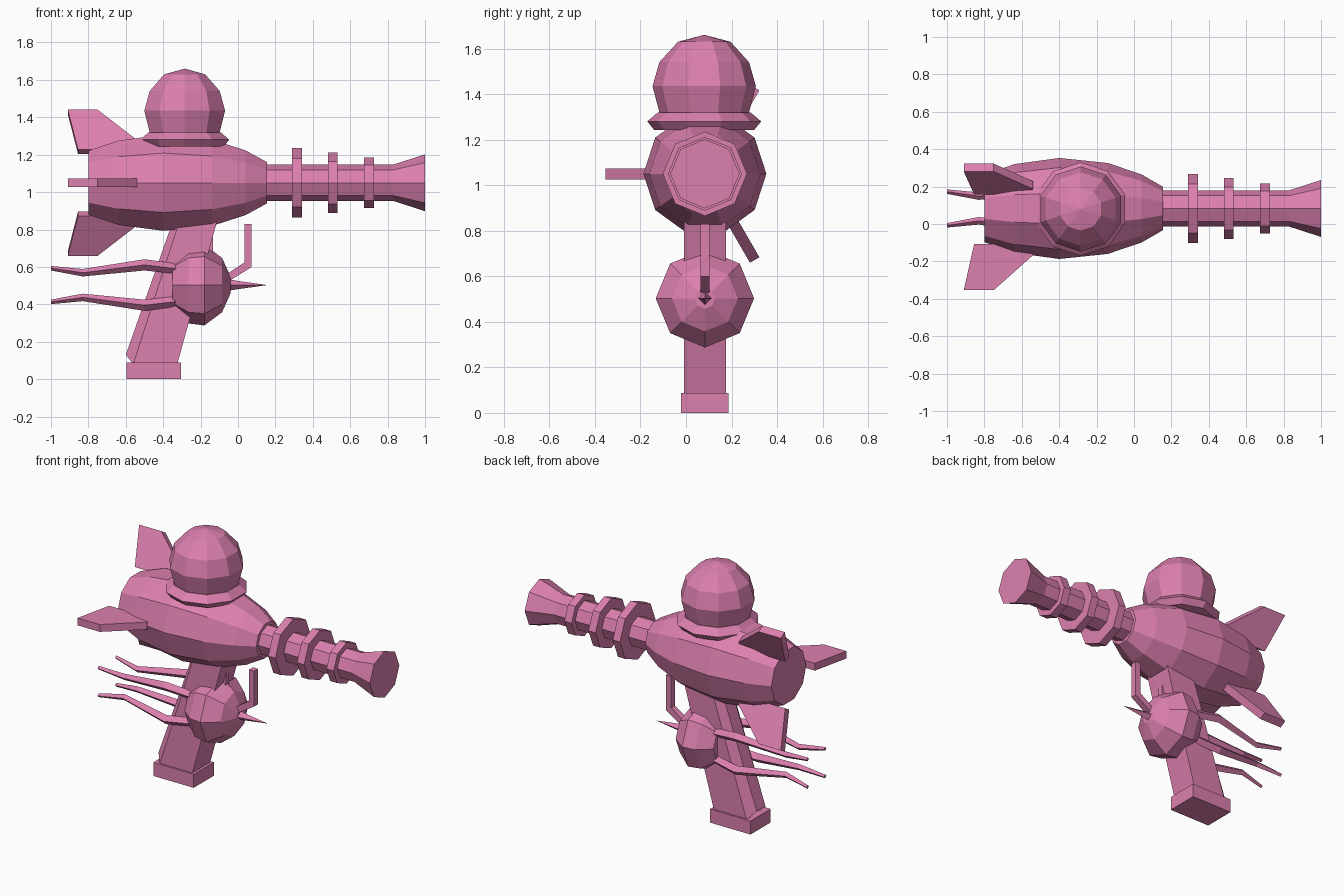
import bpy, bmesh, math
from mathutils import Vector, Matrix

if "Cube" in bpy.data.objects:
    bpy.data.objects.remove(bpy.data.objects["Cube"])

CY = 0.083          # symmetry plane of the gun
pink = bpy.data.materials.new("pink")
pink.diffuse_color = (0.72, 0.215, 0.43, 1)
pink.use_nodes = True
pink.node_tree.nodes["Principled BSDF"].inputs["Base Color"].default_value = pink.diffuse_color


def finish(name, bm):
    bmesh.ops.recalc_face_normals(bm, faces=bm.faces)
    me = bpy.data.meshes.new(name)
    bm.to_mesh(me)
    bm.free()
    me.materials.append(pink)
    ob = bpy.data.objects.new(name, me)
    bpy.context.collection.objects.link(ob)
    return ob


def loft(name, rings):
    """Skin equal-length rings of points and cap both ends."""
    bm = bmesh.new()
    loops = [[bm.verts.new(p) for p in r] for r in rings]
    n = len(loops[0])
    for a, b in zip(loops, loops[1:]):
        for i in range(n):
            j = (i + 1) % n
            bm.faces.new((a[i], a[j], b[j], b[i]))
    bm.faces.new(loops[0])
    bm.faces.new(loops[-1])
    return finish(name, bm)


def turned(name, profile, sides, base, axis):
    """Lathe a (distance, radius) profile about the x or z axis through base."""
    rings = []
    for d, r in profile:
        ring = []
        for i in range(sides):
            a = math.tau * i / sides
            u, v = r * math.cos(a), r * math.sin(a)
            off = Vector((d, u, v)) if axis == 'X' else Vector((v, u, d))
            ring.append(Vector(base) + off)
        rings.append(ring)
    return loft(name, rings)


def box(name, lo, hi):
    (x0, y0, z0), (x1, y1, z1) = lo, hi
    return loft(name, [[(x0, y0, z), (x1, y0, z), (x1, y1, z), (x0, y1, z)]
                       for z in (z0, z1)])


# Body and barrel along x
AX = (0, CY, 1.05)
turned("body", [(-.80, .18), (-.64, .237), (-.40, .27), (-.14, .243),
                (.04, .182), (.155, .116)], 10, AX, 'X')
turned("barrel", [(.14, .097), (.83, .097), (1.0, .152)], 8, AX, 'X')
for i, (x, r) in enumerate([(.315, .185), (.507, .162), (.70, .134)]):
    turned(f"barrel_ring_{i + 1}", [(x - .026, r), (x + .026, r)], 8, AX, 'X')

# Dome and its collar on top
TOP = (-.285, CY - .003, 0)
turned("collar", [(1.243, .22), (1.28, .25), (1.32, .203)], 10, TOP, 'Z')
turned("dome", [(1.30, .19), (1.32, .197), (1.435, .227), (1.54, .197),
                (1.63, .115), (1.66, .001)], 10, TOP, 'Z')

# Three tail fins around the body axis
FIN = [(-.855, .19), (-.91, .437), (-.75, .437), (-.54, .25), (-.54, .19)]
for name, deg in (("side_fin", 180), ("upper_fin", 60), ("lower_fin", -60)):
    rot = Matrix.Rotation(math.radians(deg), 3, 'X')
    loft(name, [[rot @ Vector((x, r, t)) + Vector(AX) for x, r in FIN]
                for t in (-.024, .024)])


# Raked handle with a narrower ridge along the back
def grip(z, front, back, ridge, ridge_z):
    h, k = .092, .045
    return [(front, CY - h, z), (front, CY + h, z), (back, CY + h, z),
            (ridge, CY + k, ridge_z), (ridge, CY - k, ridge_z), (back, CY - h, z)]


loft("handle", [grip(.08, -.325, -.56, -.60, .13),
                grip(.84, -.113, -.315, -.35, .84)])
box("handle_base", (-.597, CY - .104, 0), (-.305, CY + .104, .088))
box("trigger", (-.20, CY - .015, .62), (-.135, CY + .015, .76))

# Bulb in front of the handle with a pointed spike
BULB = (0, CY, .503)
turned("bulb", [(-.35, .135), (-.265, .205), (-.18, .216), (-.085, .145),
                (-.04, .045)], 8, BULB, 'X')
turned("spike", [(-.06, .032), (.0, .022), (.15, .001)], 4, BULB, 'X')

# Bent guard rising from the bulb
w = .02
loft("guard", [[(xa, CY - w, za), (xa, CY + w, za), (xb, CY + w, zb), (xb, CY - w, zb)]
               for xa, za, xb, zb in [(-.07, .555, -.07, .51), (.035, .625, .073, .60),
                                      (.035, .83, .073, .83)]])

# Four wavy prongs trailing backward, mirrored about the bulb axis
PRONG = [(-.30, .085, .022), (-.35, .09, .028), (-.50, .108, .030),
         (-.83, .066, .020), (-1.0, .09, .012)]
for sy in (-1, 1):
    for sz in (-1, 1):
        name = ("upper" if sz > 0 else "lower") + ("_far" if sy > 0 else "_near") + "_prong"
        loft(name, [[(x, CY + sy * d + a * t, .503 + sz * d + b * t)
                     for a, b in ((-1, 0), (0, -1), (1, 0), (0, 1))]
                    for x, d, t in PRONG])
